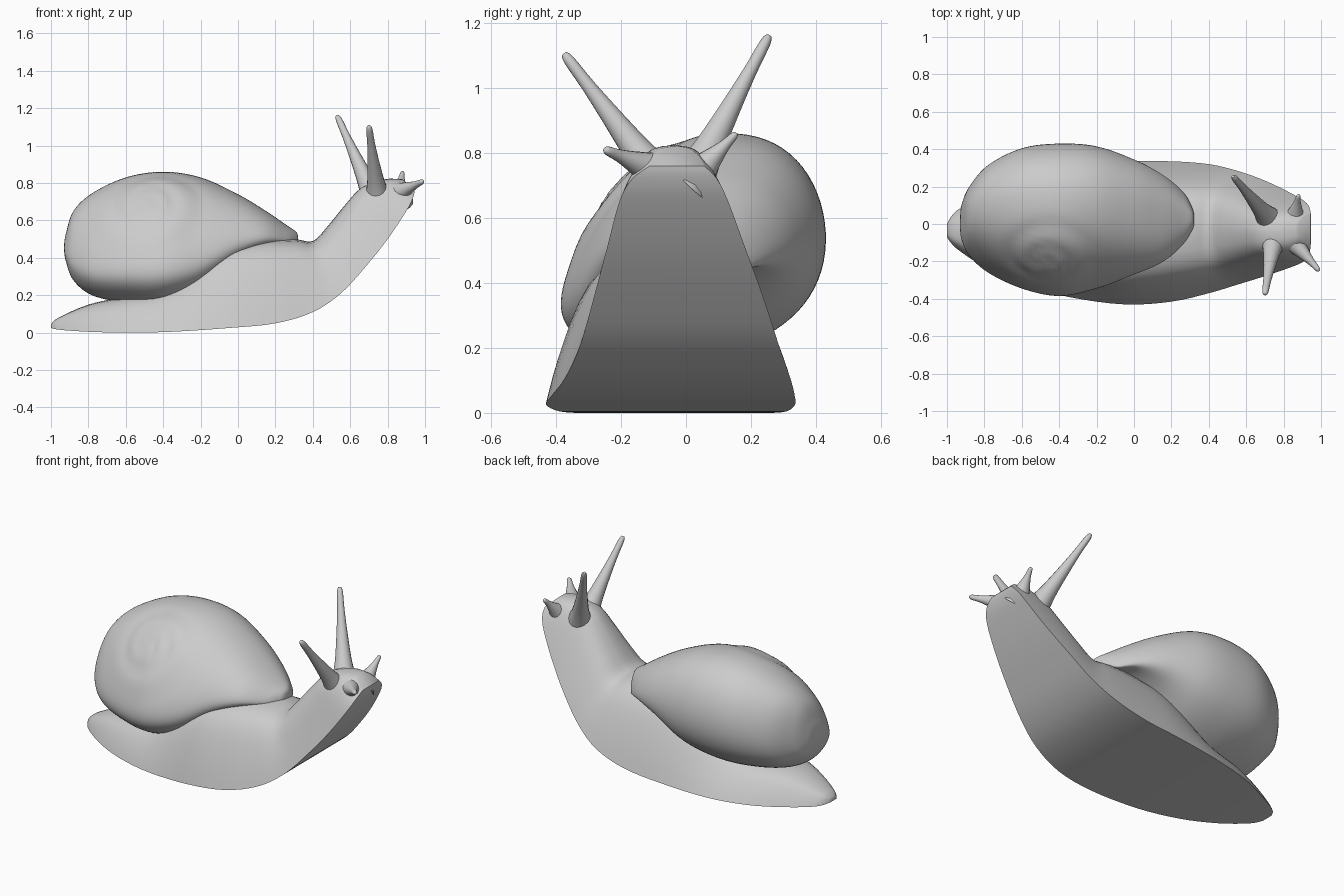
import bpy, bmesh, math
from mathutils import Vector

cube = bpy.data.objects.get("Cube")
if cube:
    bpy.data.objects.remove(cube)

grey = bpy.data.materials.new("plain_grey")
grey.use_nodes = True
grey.diffuse_color = (0.6, 0.6, 0.6, 1)
grey.node_tree.nodes["Principled BSDF"].inputs["Base Color"].default_value = (0.6, 0.6, 0.6, 1)


def refine(keys, steps):
    """Catmull-Rom interpolation between rows of numbers."""
    out = []
    for i in range(len(keys) - 1):
        a, b, c, d = (keys[max(i - 1, 0)], keys[i], keys[i + 1],
                      keys[min(i + 2, len(keys) - 1)])
        for s in range(steps):
            t = s / steps
            out.append([0.5 * (2 * q + (r - p) * t + (2 * p - 5 * q + 4 * r - w) * t * t
                               + (3 * q - p - 3 * r + w) * t ** 3)
                        for p, q, r, w in zip(a, b, c, d)])
    out.append(list(keys[-1]))
    return out


def loft(name, rings, angle):
    """Skin closed rings of points into one capped, smooth shaded object."""
    bm = bmesh.new()
    rows = [[bm.verts.new(p) for p in ring] for ring in rings]
    n = len(rows[0])
    for low, high in zip(rows, rows[1:]):
        for i in range(n):
            j = (i + 1) % n
            bm.faces.new((low[i], low[j], high[j], high[i]))
    bm.faces.new(rows[0][::-1])
    bm.faces.new(rows[-1])
    bmesh.ops.recalc_face_normals(bm, faces=bm.faces)
    mesh = bpy.data.meshes.new(name)
    bm.to_mesh(mesh)
    bm.free()
    mesh.materials.append(grey)
    obj = bpy.data.objects.new(name, mesh)
    bpy.context.collection.objects.link(obj)
    bpy.ops.object.select_all(action='DESELECT')
    obj.select_set(True)
    bpy.context.view_layer.objects.active = obj
    bpy.ops.object.shade_smooth_by_angle(angle=math.radians(angle))
    return obj


# Body: flat sole with an arched back, rising into neck and head
# each row: sole x, sole z, back x, back z, right y, left y
body_keys = [
    (-1, .025, -1, .045, -.07, 0),
    (-.95, .015, -.96, .08, -.13, .07),
    (-.8, .005, -.8, .15, -.23, .16),
    (-.6, 0, -.62, .19, -.32, .25),
    (-.35, .005, -.4, .24, -.39, .31),
    (-.05, .025, -.12, .45, -.43, .335),
    (.2, .05, .1, .5, -.415, .335),
    (.4, .11, .3, .5, -.37, .32),
    (.55, .21, .4, .49, -.325, .285),
    (.68, .35, .48, .57, -.285, .24),
    (.8, .5, .57, .68, -.245, .185),
    (.9, .65, .66, .775, -.205, .13),
    (.935, .72, .78, .82, -.165, .095),
    (.945, .76, .88, .82, -.11, .055)]
arch = refine([(1, 0), (.94, .2), (.86, .42), (.74, .68), (.58, .87),
               (.33, .97), (0, 1)], 2)
arch += [(-max(u, 0) ** 1.3, v) for u, v in arch[-2::-1]]
rings = []
for sx, sz, tx, tz, right, left in refine(body_keys, 4):
    mid, half = (left + right) / 2, (left - right) / 2
    rings.append([(sx + (tx - sx) * v, mid - half * u, max(0, sz + (tz - sz) * v))
                  for u, v in arch])
loft("body", rings, 50)

# Shell: leaning egg, each row: x, top z, bottom z, right y, left y
shell_keys = [
    (-.93, .47, .44, -.03, .04),
    (-.92, .53, .38, -.09, .11),
    (-.88, .65, .28, -.17, .2),
    (-.78, .745, .2, -.26, .315),
    (-.6, .83, .16, -.345, .405),
    (-.4, .86, .15, -.385, .43),
    (-.2, .83, .21, -.345, .415),
    (0, .74, .36, -.27, .345),
    (.15, .65, .44, -.205, .265),
    (.26, .575, .46, -.11, .175),
    (.31, .54, .475, -.035, .09),
    (.322, .51, .49, 0, .04)]
LEAN = .3
rings = []
for x, top, bottom, right, left in refine(shell_keys, 8):
    rz, mid, w = (top - bottom) / 2, (left + right) / 2, (left - right) / 2
    a = math.sqrt(max(w * w - (LEAN * rz) ** 2, 1e-4))
    ring = []
    for i in range(80):
        t = math.tau * i / 80
        side = math.cos(t)
        sag = .25 * rz * max(0, -side) ** 4 + .07 * min(1, w / .15) * max(0, side) ** 3
        ring.append((x, mid + a * side + LEAN * rz * math.sin(t),
                     (top + bottom) / 2 + rz * math.sin(t) - sag))
    rings.append(ring)
shell = loft("shell", rings, 60)

# Spiral whorls raised around the apex of the shell
apex, axis = Vector((-.47, -.22, .73)), Vector((0, -.65, .76))
across = Vector((1, 0, 0))
up = axis.cross(across)
for vert in shell.data.vertices:
    d = vert.co - apex
    r = math.hypot(d.dot(across), d.dot(up))
    if d.dot(axis) > -.25 and r < .34:
        turn = math.atan2(d.dot(up), d.dot(across)) / math.tau
        phase = (math.log(max(r, .02) / .05) / math.log(2.4) + turn) % 1
        fade = min(1, (.34 - r) / .12)
        vert.co += axis * (.012 * fade * (math.sin(math.pi * phase) - .5))


# Tentacles: tapered stalks with a flared root sunk in the head and a rounded tip
def tentacle(name, base, tip, root, end):
    base, tip = Vector(base), Vector(tip)
    turn = (tip - base).to_track_quat('Z', 'Y')
    stages = refine([(0, root * 1.6), (.22, root * 1.05), (.45, root * .6 + end * .4),
                     (.75, root * .15 + end * .85), (.95, end), (1, end * .5)], 3)
    loft(name, [[base.lerp(tip, s) + turn @ Vector((r * math.cos(k * math.tau / 16),
                                                    r * math.sin(k * math.tau / 16), 0))
                 for k in range(16)] for s, r in stages], 60)


tentacle("left_eye_stalk", (.735, .01, .7), (.53, .255, 1.16), .048, .017)
tentacle("right_eye_stalk", (.75, -.07, .7), (.70, -.375, 1.105), .048, .017)
tentacle("left_feeler", (.855, .01, .71), (.88, .155, .86), .052, .012)
tentacle("right_feeler", (.82, -.06, .73), (.99, -.25, .81), .055, .014)
